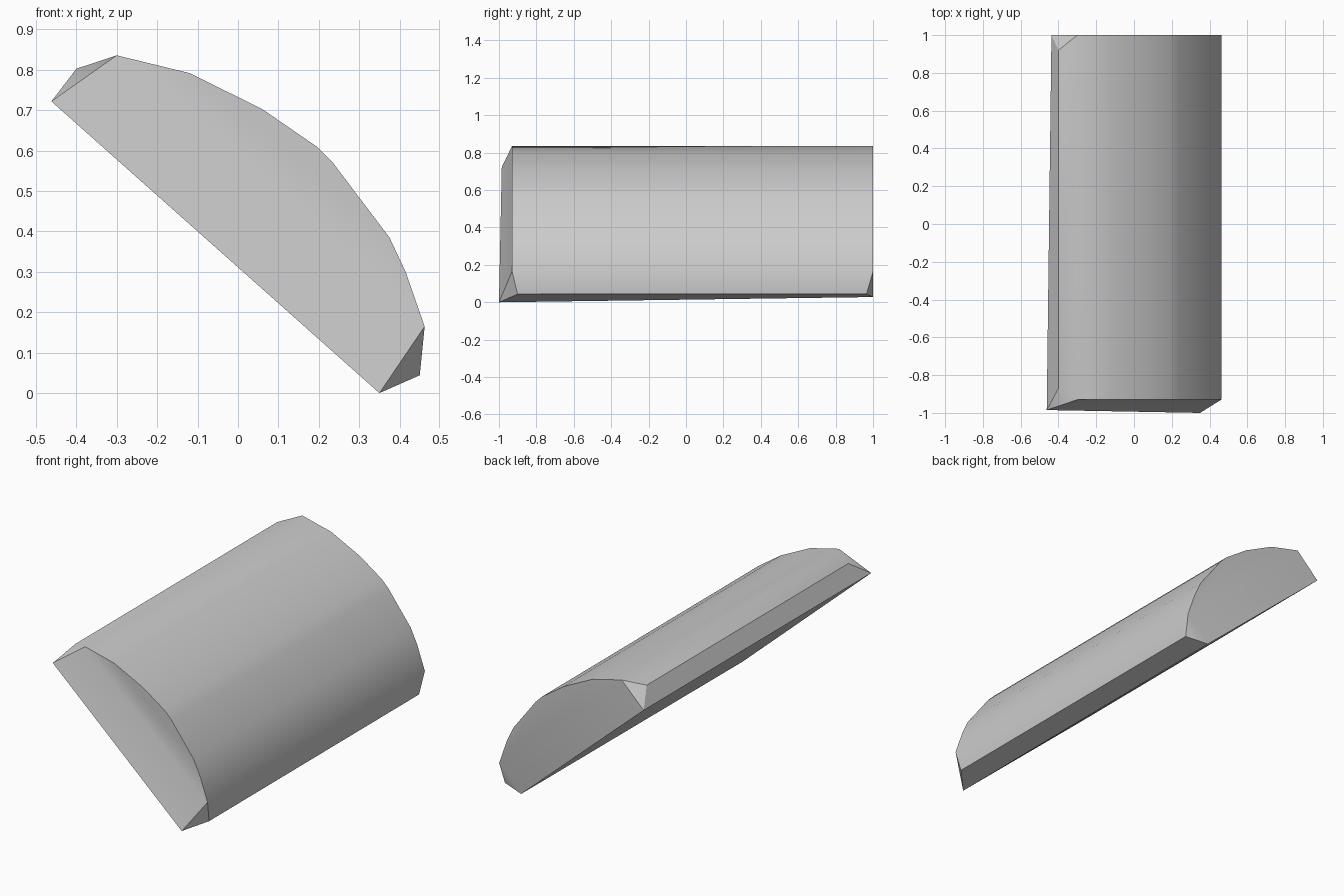
import bpy
import bmesh
import math

cube = bpy.data.objects.get("Cube")
if cube:
    bpy.data.objects.remove(cube, do_unlink=True)

# Plain grey material
grey = bpy.data.materials.new("mid_grey")
grey.use_nodes = True
colour = (0.6, 0.6, 0.6, 1.0)
grey.diffuse_color = colour
grey.node_tree.nodes["Principled BSDF"].inputs["Base Color"].default_value = colour

# Curved crown shared by both ends (x, z)
arc = [(-0.30, 0.836), (-0.12, 0.792), (0.06, 0.703), (0.195, 0.61),
       (0.235, 0.57), (0.375, 0.385), (0.415, 0.30), (0.462, 0.165)]
upper_corner, lower_corner = (-0.40, 0.803), (0.45, 0.044)


def end_loop(bm, arc_y, top, upper_y, lower_y, bottom):
    """One end outline: flat-side corner, chipped corner, crown, chipped corner, flat-side corner."""
    points = [top, (upper_corner[0], upper_y, upper_corner[1])]
    points += [(x, arc_y, z) for x, z in arc]
    points += [(lower_corner[0], lower_y, lower_corner[1]), bottom]
    return [bm.verts.new(p) for p in points]


def cap(bm, v):
    """Close an end with the crown face, bevelled band and two corner chips."""
    bm.faces.new(v[2:-2])
    bm.faces.new((v[0], v[2], v[-3], v[-1]))
    bm.faces.new(v[:3])
    bm.faces.new(v[-3:])


bm = bmesh.new()
front = end_loop(bm, -0.93, (-0.462, -0.985, 0.722), -0.87, -0.90, (0.35, -1.0, 0.0))
back = end_loop(bm, 1.0, (-0.437, 1.0, 0.702), 0.92, 0.965, (0.325, 1.0, 0.028))
cap(bm, front)
cap(bm, back)

# Long sides and flat underside
n = len(front)
for i in range(n):
    j = (i + 1) % n
    bm.faces.new((front[i], front[j], back[j], back[i]))
bmesh.ops.recalc_face_normals(bm, faces=bm.faces[:])

mesh = bpy.data.meshes.new("curved_slab")
bm.to_mesh(mesh)
bm.free()
mesh.materials.append(grey)
slab = bpy.data.objects.new("curved_slab", mesh)
bpy.context.collection.objects.link(slab)

# Smooth crown with crisp ends
bpy.ops.object.select_all(action="DESELECT")
slab.select_set(True)
bpy.context.view_layer.objects.active = slab
bpy.ops.object.shade_smooth_by_angle(angle=math.radians(32))
